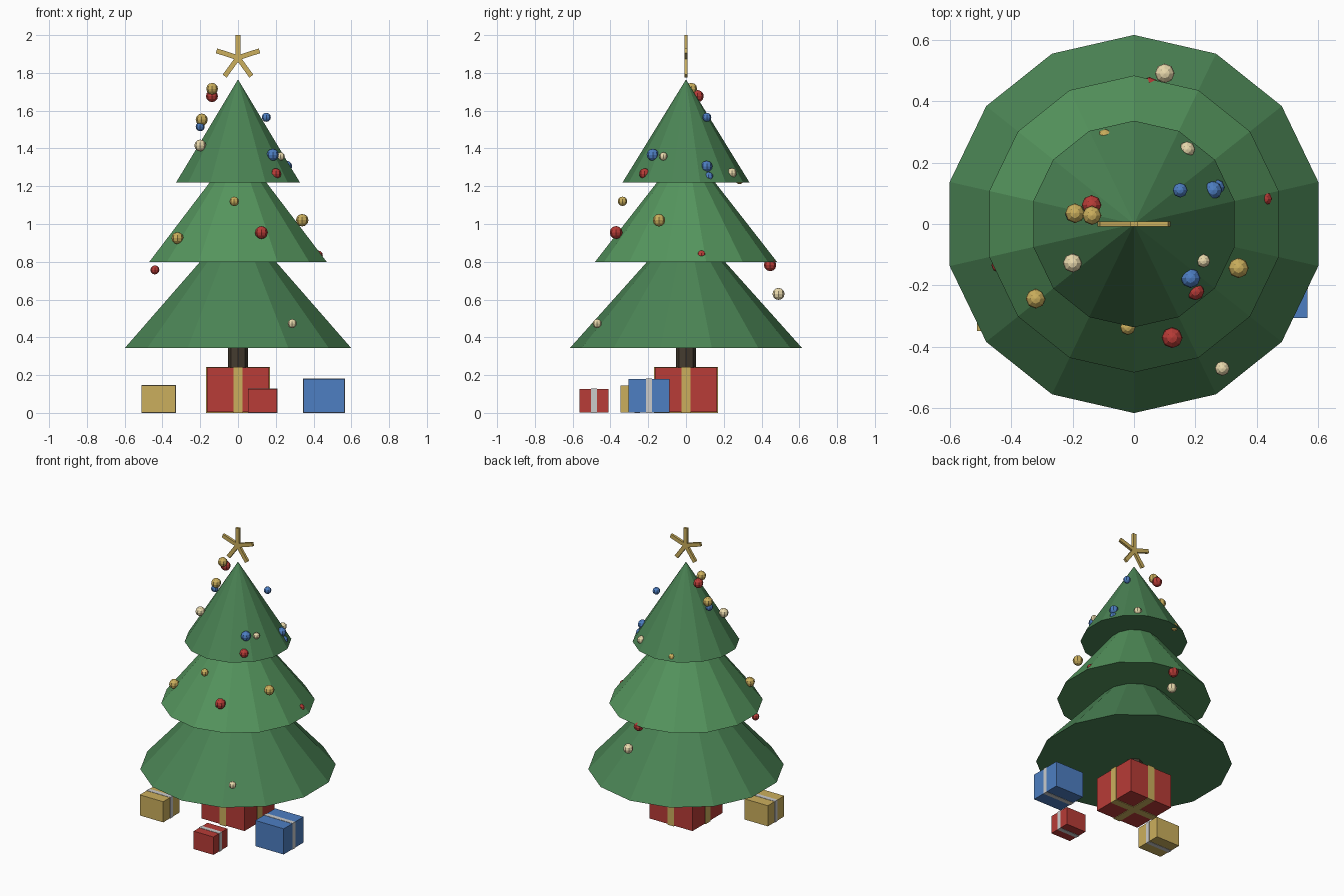
import bpy, bmesh
from math import pi, sin, cos
from mathutils import Matrix, Vector

if "Cube" in bpy.data.objects:
    bpy.data.objects.remove(bpy.data.objects["Cube"])

COLORS = {
    "green": (0.07, 0.23, 0.09), "light_green": (0.09, 0.30, 0.11),
    "brown": (0.06, 0.045, 0.03), "red": (0.48, 0.045, 0.038),
    "gold": (0.60, 0.43, 0.11), "blue": (0.075, 0.21, 0.54),
    "cream": (0.82, 0.70, 0.42), "silver": (0.62, 0.62, 0.60),
}
MATS = {}
for key, rgb in COLORS.items():
    MATS[key] = bpy.data.materials.new(key)
    MATS[key].diffuse_color = (*rgb, 1)


def finish(name, bm, color):
    mesh = bpy.data.meshes.new(name)
    bm.to_mesh(mesh)
    bm.free()
    mesh.materials.append(MATS[color])
    obj = bpy.data.objects.new(name, mesh)
    bpy.context.collection.objects.link(obj)
    return obj


def cone(name, sides, r1, r2, z0, z1, color):
    bm = bmesh.new()
    bmesh.ops.create_cone(bm, cap_ends=True, segments=sides, radius1=r1, radius2=r2,
                          depth=z1 - z0, matrix=Matrix.Translation((0, 0, (z0 + z1) / 2)))
    bmesh.ops.remove_doubles(bm, verts=bm.verts, dist=1e-5)
    finish(name, bm, color)


def add_box(bm, center, size, turn=Matrix()):
    m = turn @ Matrix.Translation(center) @ Matrix.Diagonal((*size, 1))
    bmesh.ops.create_cube(bm, size=1, matrix=m)


def box(name, center, size, color):
    bm = bmesh.new()
    add_box(bm, center, size)
    finish(name, bm, color)


def ball(name, center, radius, color):
    bm = bmesh.new()
    bmesh.ops.create_uvsphere(bm, u_segments=8, v_segments=6, radius=radius,
                              matrix=Matrix.Translation(center))
    finish(name, bm, color)


# Trunk and three foliage tiers
cone("trunk", 8, 0.054, 0.054, 0.02, 0.45, "brown")
cone("lower_tier", 14, 0.615, 0, 0.343, 1.03, "green")
cone("middle_tier", 14, 0.483, 0, 0.798, 1.417, "light_green")
cone("top_tier", 14, 0.336, 0, 1.22, 1.765, "green")

# Star made of five bars
bm = bmesh.new()
for i in range(5):
    turn = Matrix.Translation((0, 0, 1.88)) @ Matrix.Rotation(i * 2 * pi / 5, 4, 'Y')
    add_box(bm, (0, 0, 0.06), (0.026, 0.017, 0.12), turn)
finish("star", bm, "gold")

# Large gift under the trunk, ribbon in both directions
T = 0.004
box("large_gift", (0, 0, 0.1215), (0.33, 0.33, 0.235), "red")
box("large_gift_ribbon_a", (0, 0, 0.1215), (0.05, 0.338, 0.243), "gold")
box("large_gift_ribbon_b", (0, 0, 0.1215), (0.338, 0.05, 0.243), "gold")

# Small gifts: x, y, width, height
for name, x, y, w, h, color in (
        ("gold_gift", -0.42, -0.258, 0.18, 0.147, "gold"),
        ("blue_gift", 0.455, -0.196, 0.218, 0.182, "blue"),
        ("red_gift", 0.13, -0.487, 0.152, 0.128, "red")):
    box(name, (x, y, h / 2), (w, w, h - T), color)
    box(name + "_ribbon", (x, y, h / 2), (w + T, 0.03, h), "silver")

# Baubles: x, y, z, radius
BAUBLES = {
    "cream": [(0.10, 0.49, 0.63, 0.032), (0.173, 0.243, 1.27, 0.026),
              (-0.20, -0.127, 1.416, 0.031), (0.226, -0.12, 1.358, 0.022),
              (0.287, -0.47, 0.473, 0.024)],
    "red": [(0.05, 0.445, 0.783, 0.033), (-0.138, 0.062, 1.677, 0.032),
            (0.124, -0.37, 0.955, 0.034), (0.20, -0.219, 1.266, 0.029),
            (0.424, 0.082, 0.835, 0.025), (-0.44, -0.134, 0.757, 0.024)],
    "gold": [(-0.093, 0.283, 1.237, 0.026), (-0.192, 0.035, 1.553, 0.032),
             (-0.137, 0.028, 1.716, 0.031), (-0.32, -0.243, 0.925, 0.032),
             (-0.02, -0.336, 1.12, 0.025), (0.34, -0.143, 1.02, 0.033)],
    "blue": [(0.15, 0.11, 1.565, 0.024), (0.257, 0.11, 1.305, 0.03),
             (0.27, 0.12, 1.25, 0.025), (0.184, -0.176, 1.366, 0.032),
             (-0.20, 0.031, 1.515, 0.024)],
}
for color, items in BAUBLES.items():
    for i, (x, y, z, r) in enumerate(items):
        ball(f"{color}_bauble_{i + 1}", (x, y, z), r, color)

for m in bpy.data.materials:
    if m.users and not m.is_grease_pencil:
        m.use_nodes = True
        m.node_tree.nodes["Principled BSDF"].inputs["Base Color"].default_value = m.diffuse_color
